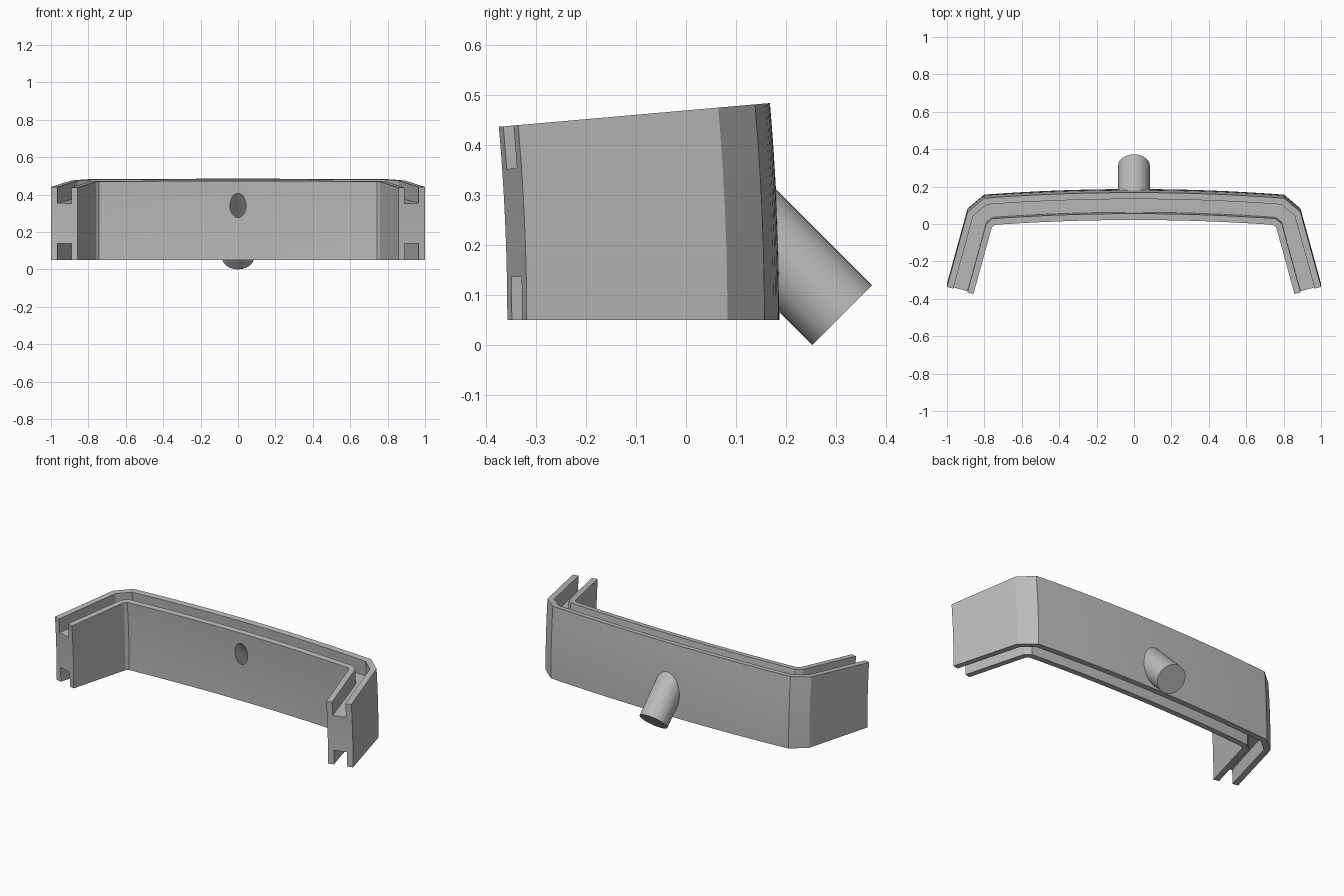
import bpy, bmesh
from math import sin, cos, radians, pi
from mathutils import Vector, Matrix

cube = bpy.data.objects.get("Cube")
if cube:
    bpy.data.objects.remove(cube, do_unlink=True)

grey = bpy.data.materials.new("plain grey")
grey.use_nodes = True
COLOUR = (0.5, 0.5, 0.5, 1)
grey.diffuse_color = COLOUR
grey.node_tree.nodes["Principled BSDF"].inputs["Base Color"].default_value = COLOUR

AXIS_Y, BASE_Z = -4.8, 0.05     # sweep axis of the gently curved walls


def add_object(name, bm):
    bmesh.ops.recalc_face_normals(bm, faces=bm.faces)
    mesh = bpy.data.meshes.new(name)
    bm.to_mesh(mesh)
    bm.free()
    mesh.materials.append(grey)
    obj = bpy.data.objects.new(name, mesh)
    bpy.context.collection.objects.link(obj)
    return obj


def slanted_cylinder(name, radius, y_start, y_end):
    """Cylinder along the 45 degree spout axis, which falls toward the back."""
    height = lambda y: 0.3725 - y
    a, b = (Vector((0, y, height(y))) for y in (y_start, y_end))
    bm = bmesh.new()
    bmesh.ops.create_cone(bm, cap_ends=True, segments=64, radius1=radius, radius2=radius,
                          depth=(b - a).length,
                          matrix=Matrix.Translation((a + b) / 2) @ Matrix.Rotation(pi / 4, 4, 'X'))
    return add_object(name, bm)


# Outer plan outline: leg, chamfer, shallow arc across the back, chamfer, leg
half = [Vector((1.0, -0.319)), Vector((0.89, 0.083))]
ARC = 16
arc = []
for i in range(ARC + 1):
    x = 0.802 * (2 * i / ARC - 1)
    arc.append(Vector((x, 0.187 - 0.03 * (x / 0.802) ** 2)))
path = [Vector((-p.x, p.y)) for p in half] + arc + half[::-1]


def inward(a, b):
    d = (b - a).normalized()
    return Vector((d.y, -d.x))


# Mitred inward offsets keep the wall thickness constant round the corners
normals = [inward(a, b) for a, b in zip(path, path[1:])]
mitres = [normals[0]]
mitres += [(m + n) / (1 + m.dot(n)) for m, n in zip(normals, normals[1:])]
mitres.append(normals[-1])

# Body: H-shaped section, two walls joined by a web in the middle rows
offsets = [0, 0.035, 0.113, 0.147]
levels = [0, 0.56, 1.12, 1.82, 2.51, 3.21, 3.9, 4.45, 5.0]
SIZE = (len(path) - 1, len(offsets) - 1, len(levels) - 1)


def solid(cell):
    inside = all(0 <= c < s for c, s in zip(cell, SIZE))
    return inside and (cell[1] != 1 or 2 <= cell[2] <= 5)


bm = bmesh.new()
verts = {}


def corner(key):
    if key not in verts:
        i, o, l = key
        p = path[i] + mitres[i] * offsets[o]
        r, t = p.y - AXIS_Y, radians(levels[l])
        verts[key] = bm.verts.new((p.x, AXIS_Y + r * cos(t), BASE_Z + r * sin(t)))
    return verts[key]


for i in range(SIZE[0]):
    for o in range(SIZE[1]):
        for l in range(SIZE[2]):
            cell = (i, o, l)
            if not solid(cell):
                continue
            for ax in range(3):
                for side in (0, 1):
                    near = list(cell)
                    near[ax] += 2 * side - 1
                    if solid(near):
                        continue
                    ring = []
                    for u, v in ((0, 0), (1, 0), (1, 1), (0, 1)):
                        key = list(cell)
                        key[ax] += side
                        key[(ax + 1) % 3] += u
                        key[(ax + 2) % 3] += v
                        ring.append(corner(tuple(key)))
                    bm.faces.new(ring)
body = add_object("curved_channel_body", bm)

# Spout on the back, and the bore that opens on the inner wall
spout = slanted_cylinder("back_spout", 0.0845, 0.105, 0.3125)
bore = slanted_cylinder("bore_cutter", 0.043, -0.08, 0.31)
bore.hide_render = True

for obj in (body, spout):
    bpy.ops.object.select_all(action='DESELECT')
    obj.select_set(True)
    bpy.context.view_layer.objects.active = obj
    cut = obj.modifiers.new("bore", 'BOOLEAN')
    cut.operation, cut.solver, cut.object = 'DIFFERENCE', 'EXACT', bore
    bpy.ops.object.modifier_apply(modifier=cut.name)
    bpy.ops.object.shade_smooth_by_angle(angle=radians(20))
bore.hide_set(True)
